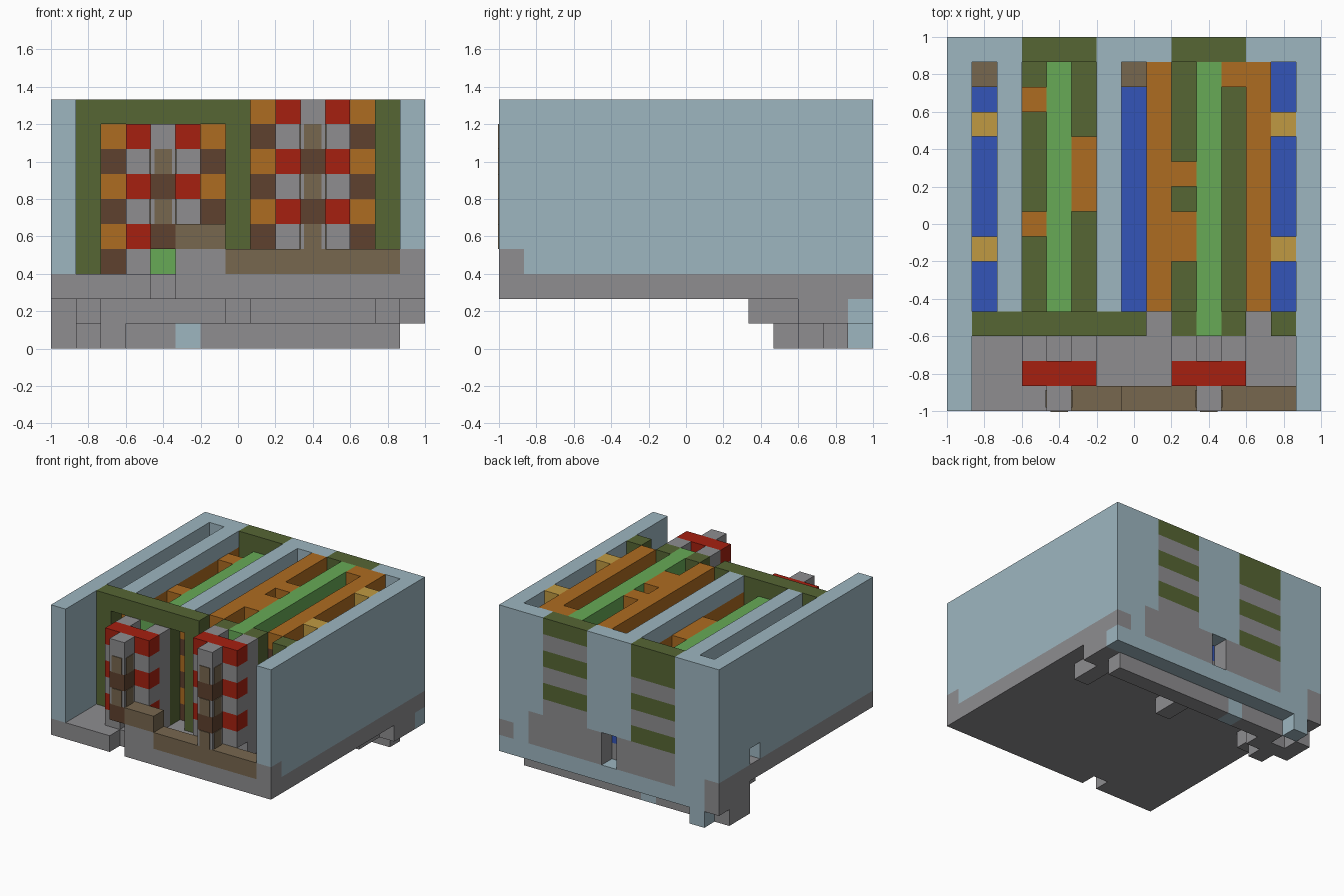
import bpy
import bmesh

start_cube = bpy.data.objects.get("Cube")
if start_cube:
    bpy.data.objects.remove(start_cube, do_unlink=True)

UNIT = 2 / 15   # size of one block
HALF = 1.0


def to_linear(value):
    value /= 255
    return value / 12.92 if value < 0.04 else ((value + 0.055) / 1.055) ** 2.4


def make_material(name, red, green, blue):
    material = bpy.data.materials.new(name)
    material.use_nodes = True
    colour = (to_linear(red), to_linear(green), to_linear(blue), 1)
    material.diffuse_color = colour
    material.node_tree.nodes["Principled BSDF"].inputs["Base Color"].default_value = colour
    return material


pale_blue = make_material("pale blue", 157, 182, 192)
stone_grey = make_material("stone grey", 142, 141, 144)
olive = make_material("olive", 86, 102, 52)
orange = make_material("orange", 174, 108, 33)
brick_red = make_material("brick red", 166, 32, 16)
dark_brown = make_material("dark brown", 94, 65, 46)
mud_brown = make_material("mud brown", 119, 103, 79)
leaf_green = make_material("leaf green", 103, 170, 86)
deep_blue = make_material("deep blue", 51, 85, 185)
sand_yellow = make_material("sand yellow", 192, 154, 66)


def block(name, material, across, along, up):
    """Box between block-grid limits; a single number means one block."""
    limits = [(r, r + 1) if isinstance(r, int) else r for r in (across, along, up)]
    offsets = (HALF, HALF, 0)
    bm = bmesh.new()
    bmesh.ops.create_cube(bm, size=1)
    for vert in bm.verts:
        for axis, (low, high) in enumerate(limits):
            edge = high if vert.co[axis] > 0 else low
            vert.co[axis] = edge * UNIT - offsets[axis]
    mesh = bpy.data.meshes.new(name)
    bm.to_mesh(mesh)
    bm.free()
    mesh.materials.append(material)
    obj = bpy.data.objects.new(name, mesh)
    bpy.context.collection.objects.link(obj)
    return obj


# Floor slab with a notch in the front edge
block("floor_slab", stone_grey, (0, 15), (1, 14), 2)
block("floor_front_left", stone_grey, (0, 4), 0, 2)
block("floor_front_right", stone_grey, (5, 15), 0, 2)

# Underside bar and feet
block("under_bar", stone_grey, (0, 15), (12, 14), 1)
for column in (1, 7, 13):
    block("under_peg", stone_grey, column, (10, 12), 1)
block("foot_outer", stone_grey, 0, (12, 14), 0)
block("foot_front", stone_grey, 1, (11, 13), 0)
block("foot_step", stone_grey, 2, (12, 14), 0)
block("skid_left_part", stone_grey, (3, 5), 13, 0)
block("skid_patch", pale_blue, 5, 13, 0)
block("skid_right_part", stone_grey, (6, 14), 13, 0)
block("foot_back", pale_blue, 1, 14, 0)

# Side walls
block("wall_upper", pale_blue, 0, (0, 15), (4, 10))
block("wall_lower_front", pale_blue, 0, (0, 11), 3)
block("wall_lower_back", pale_blue, 0, (12, 15), 3)
block("opposite_wall", pale_blue, 14, (1, 15), (3, 10))
block("opposite_wall_front", pale_blue, 14, 0, (4, 10))
block("opposite_wall_base", stone_grey, 14, 0, 3)

# Back wall
block("back_sill", pale_blue, (1, 15), 14, 1)
block("back_corner", stone_grey, 0, 14, (1, 3))
block("back_corner_small", stone_grey, 14, 14, 2)
block("back_panel_side", pale_blue, (1, 3), 14, (2, 10))
block("back_panel_edge", pale_blue, 13, 14, (2, 10))
block("back_panel_inner", pale_blue, 12, 14, (4, 10))
block("back_panel_middle", pale_blue, (6, 9), 14, (4, 10))
block("back_stone_a", stone_grey, (3, 7), 14, (2, 4))
block("back_stone_b", stone_grey, (8, 13), 14, (2, 4))
for level in range(4, 10):
    for column, olive_levels in ((3, (4, 6, 8, 9)), (9, (5, 7, 9))):
        paint = olive if level in olive_levels else stone_grey
        block("back_stripe", paint, (column, column + 3), 14, level)

# Front kerb
block("kerb_block", stone_grey, (5, 7), 0, 3)
block("kerb_cap", mud_brown, (5, 7), 0, 4)
block("kerb_strip", mud_brown, (7, 14), 0, 3)

# Front frame
for column in (1, 7, 13):
    block("frame_post", olive, column, 3, (3, 10))
block("frame_lintel", olive, (2, 7), 3, 9)


def bay(centre, top):
    """One bay: gate, centre post, layered beams and ridge."""
    left, right = centre - 1, centre + 1
    front = top - 5
    # Gate of red bars on grey stubs, with the post in front
    for level in range(front, top + 1):
        odd = (top - level) % 2
        if odd:
            for column in (left, right):
                block("gate_stub", stone_grey, column, 1, level)
        else:
            block("gate_bar", brick_red, (left, right + 1), 1, level)
        if level == front and top == 8:
            continue
        is_dark = not odd and level != top
        block("post_block", dark_brown if is_dark else stone_grey, centre, 0, level)
        if odd:
            narrow = (centre + 0.15, centre + 0.85)
            wide = (centre - 0.04, centre + 1.04)
            block("post_stripe", mud_brown, narrow, (-0.04, 1), level)
            block("post_side_stripe", mud_brown, wide, (0.15, 0.85), level)
    for column in (left, right):
        block("gate_pillar", stone_grey, column, 2, (3, top + 1))
        block("frame_pillar", olive, column, 3, (3, min(top + 1, 10)))
        block("channel_floor", olive, column, (4, 14), 3)
    # Layered side beams
    for level in range(front, top + 1):
        paint = dark_brown if (top - level) % 2 else orange
        for column in (centre - 2, centre + 2):
            block("layered_beam", paint, column, (4, 14), level)
    block("ridge", leaf_green, centre, (3, 14), (3, top + 1))


bay(4, 8)
bay(10, 9)
block("beam_plinth", stone_grey, 8, (4, 14), 3)
block("beam_plinth_outer", stone_grey, 12, (4, 14), 3)

# Pale beams over the lower bay
for column in (2, 6):
    block("cover_beam", pale_blue, column, (4, 14), 9)

# Orange bridges between ridge and beams
for column, along, level in ((3, 7, 8), (3, 12, 8), (5, (8, 11), 8),
                             (9, (6, 8), 9), (9, 9, 9), (11, 13, 9)):
    block("bridge", orange, column, along, level)

# Blue channels with their blocks
for column in (1, 7, 13):
    block("channel_bed", deep_blue, column, (4, 14), 3)
for column in (1, 7):
    block("channel_end", mud_brown, column, 13, 4)
for row in (6, 11):
    block("channel_block", sand_yellow, 1, row, 4)
    block("channel_tie", sand_yellow, 13, row, 9)
